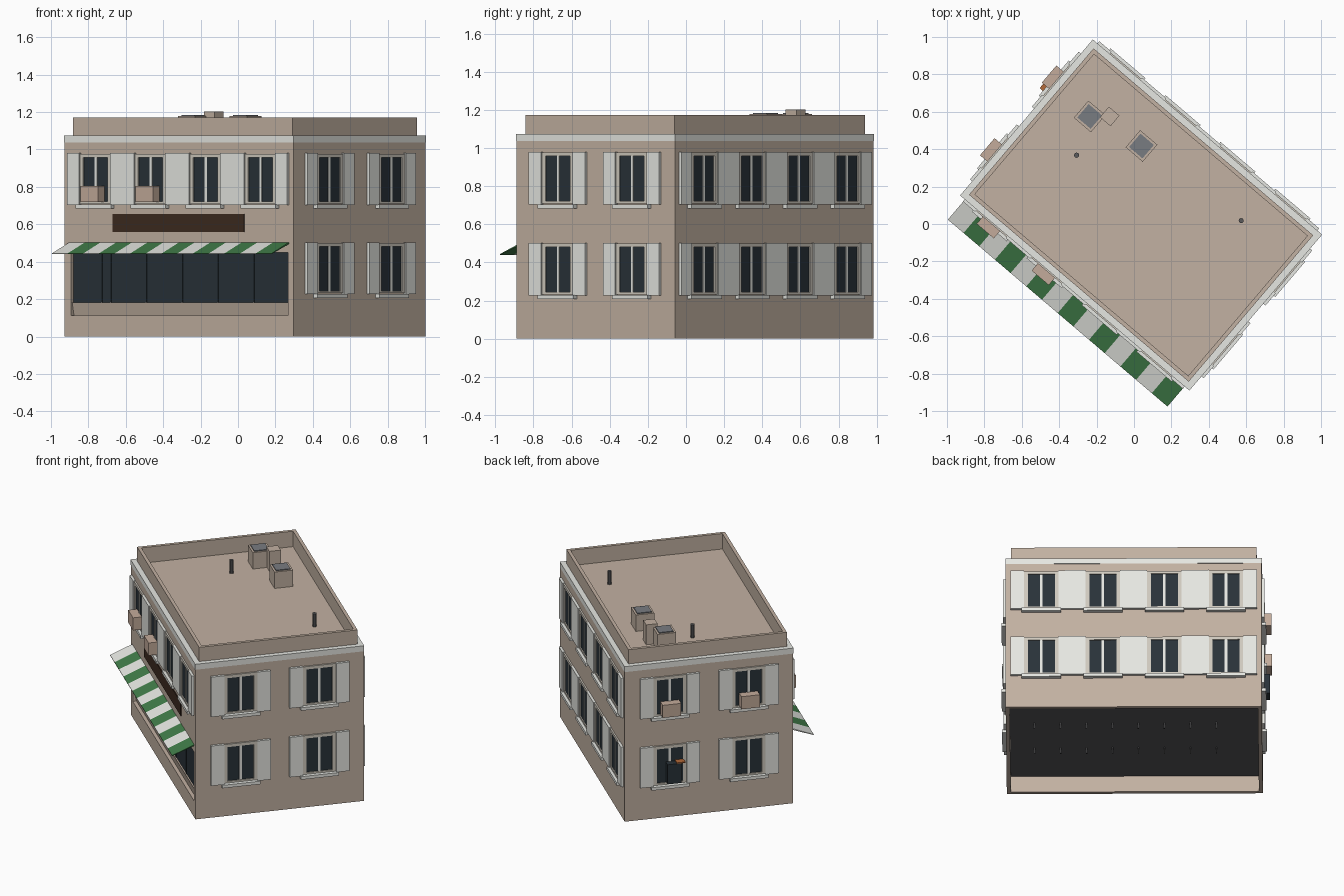
import bpy
import bmesh
from math import radians
from mathutils import Matrix, Vector

if "Cube" in bpy.data.objects:
    bpy.data.objects.remove(bpy.data.objects["Cube"])


def material(name, r, g, b):
    m = bpy.data.materials.new(name)
    m.use_nodes = True
    m.diffuse_color = (r, g, b, 1)
    m.node_tree.nodes["Principled BSDF"].inputs["Base Color"].default_value = (r, g, b, 1)
    return m


TAN = material("tan plaster", .54, .44, .36)
WHITE = material("pale grey paint", .80, .81, .77)
FRAME = material("beige frame", .63, .59, .52)
GLASS = material("dark glass", .022, .032, .040)
GREEN = material("awning green", .052, .20, .065)
BROWN = material("sign brown", .048, .024, .014)
DARK = material("charcoal", .10, .10, .105)
GREY = material("skylight grey", .19, .20, .22)
CLAY = material("clay", .55, .41, .325)
RUST = material("rust", .45, .14, .04)

L, W = .803, .5455          # half length and half depth of the building
SITE = Matrix.Translation((.038, .048, 0)) @ Matrix.Rotation(radians(-40.4), 4, 'Z')
FRONT, RIGHT, BACK, LEFT = range(4)


def wall_frame(side):
    """Frame of a wall: x along it, -y outward, y = 0 on its surface."""
    dist = W if side in (FRONT, BACK) else L
    return Matrix.Rotation(radians(90 * side), 4, 'Z') @ Matrix.Translation((0, -dist, 0))


def make(name, bm, mats):
    me = bpy.data.meshes.new(name)
    bm.to_mesh(me)
    bm.free()
    for m in mats:
        me.materials.append(m)
    ob = bpy.data.objects.new(name, me)
    bpy.context.collection.objects.link(ob)
    return ob


def boxes(name, mat, items, frame=Matrix()):
    """One object from boxes given as (x0, x1, y0, y1, z0, z1)."""
    bm = bmesh.new()
    for x0, x1, y0, y1, z0, z1 in items:
        mid = Vector((x0 + x1, y0 + y1, z0 + z1)) / 2
        size = Matrix.Diagonal((x1 - x0, y1 - y0, z1 - z0, 1))
        bmesh.ops.create_cube(bm, size=1, matrix=SITE @ frame @ Matrix.Translation(mid) @ size)
    return make(name, bm, [mat])


def strip(name, mats, section, x0, x1, count, frame):
    """Sweep a (y, z) section along x in equal lengths, cycling the materials."""
    bm = bmesh.new()
    rows = [[bm.verts.new(SITE @ frame @ Vector((x0 + (x1 - x0) * i / count, y, z)))
             for y, z in section] for i in range(count + 1)]
    for i in range(count):
        for j in range(len(section)):
            k = (j + 1) % len(section)
            face = bm.faces.new((rows[i][j], rows[i][k], rows[i + 1][k], rows[i + 1][j]))
            face.material_index = i % len(mats)
    bm.faces.new(rows[0])
    bm.faces.new(rows[count]).material_index = (count - 1) % len(mats)
    bmesh.ops.recalc_face_normals(bm, faces=bm.faces)
    return make(name, bm, mats)


def ring(inset, t, z0, z1):
    """Four boxes forming a rectangular band set in from the wall line."""
    a, b = L - inset, W - inset
    return [(-a, a, -b, -b + t, z0, z1), (-a, a, b - t, b, z0, z1),
            (-a, -a + t, -b + t, b - t, z0, z1), (a - t, a, -b + t, b - t, z0, z1)]


# Walls, with a shop opening in the front one
T = .025
O0, O1, OZ0, OZ1 = -.757, .767, .112, .45
shell = ring(0, T, 0, 1.045)[1:]
shell += [(-L, L, -W, -W + T, 0, OZ0), (-L, L, -W, -W + T, OZ1, 1.045),
          (-L, O0, -W, -W + T, OZ0, OZ1), (O1, L, -W, -W + T, OZ0, OZ1)]
boxes("walls", TAN, shell)
boxes("floor", DARK, [(-L + T, L - T, -W + T, W - T, .112, .122)])
boxes("floor_pins", DARK, [(x - .004, x + .004, v - .004, v + .004, .07, .112)
                           for v in (.15, -.16) for x in [-.515 + .163 * i for i in range(8)]])

# Roof
boxes("cornice", WHITE, ring(-.002, .048, 1.036, 1.074))
boxes("parapet", TAN, ring(.032, .022, 1.05, 1.172))
boxes("roof", TAN, [(-L + .05, L - .05, -W + .05, W - .05, 1.045, 1.065)])


def on_roof(x, y):
    p = SITE.inverted() @ Vector((x, y, 0))
    return p.x, p.y


def block(p, half, z0, z1):
    return (p[0] - half, p[0] + half, p[1] - half, p[1] + half, z0, z1)


vents = [on_roof(-.237, .575), on_roof(.04, .417)]
boxes("roof_vents", TAN, [block(p, .06, 1.06, 1.178) for p in vents])
boxes("vent_lids", GREY, [block(p, .047, 1.178, 1.184) for p in vents])
boxes("chimney", TAN, [block(on_roof(-.13, .575), .037, 1.06, 1.203)])
for i, p in enumerate((on_roof(-.307, .368), on_roof(.573, .018))):
    bm = bmesh.new()
    bmesh.ops.create_cone(bm, cap_ends=True, segments=8, radius1=.014, radius2=.014, depth=.095,
                          matrix=SITE @ Matrix.Translation((p[0], p[1], 1.108)))
    make(f"roof_pipe_{i + 1}", bm, [DARK])

# Windows: glass, frame, mullion, shutters and sill
HW, HH, SH = .108, .133, .0852      # half width, half height, shutter width


def window(name, side, x, z):
    f = wall_frame(side)
    b, t, e = z - HH, z + HH, .023
    boxes(name + "_glass", GLASS, [(x - HW, x + HW, -.003, .01, b, t)], f)
    boxes(name + "_frame", FRAME, [
        (x - HW, x - HW + e, -.01, .01, b, t), (x + HW - e, x + HW, -.01, .01, b, t),
        (x - HW, x + HW, -.01, .01, t - .018, t + .002), (x - HW, x + HW, -.01, .01, b, b + .012)], f)
    boxes(name + "_mullion", WHITE, [(x - .008, x + .008, -.007, .01, b + .012, t - .018)], f)
    boxes(name + "_shutters", WHITE, [
        (x + s * (HW + SH / 2) - SH / 2, x + s * (HW + SH / 2) + SH / 2, -.017, .005, z - .138, z + .138)
        for s in (-1, 1)], f)
    boxes(name + "_sill", WHITE, [(x - .123, x + .123, -.027, .005, z - .158, z - .137)], f)


UPPER, LOWER = .842, .365
long_bays = (-.579, -.193, .193, .579)
short_bays = (-.255, .255)
layout = [("front", FRONT, long_bays, (UPPER,)), ("right", RIGHT, short_bays, (UPPER, LOWER)),
          ("back", BACK, long_bays, (UPPER, LOWER)), ("left", LEFT, short_bays, (UPPER, LOWER))]
for label, side, bays, floors in layout:
    for z in floors:
        for i, x in enumerate(bays):
            storey = "upper" if z == UPPER else "lower"
            window(f"{label}_{storey}_window_{i + 1}", side, x, z)

# Cooling units below the upper windows
for label, side, xs in (("front", FRONT, long_bays[:2]), ("left", LEFT, short_bays)):
    boxes(label + "_cooling_units", CLAY,
          [(x - .06, x + .06, -.06, .02, .718, .805) for x in xs], wall_frame(side))

# Small cabinet at a lower left window
left = wall_frame(LEFT)
boxes("wall_cabinet", GLASS, [(-.28, -.19, -.05, 0, .25, .385)], left)
boxes("cabinet_lid", RUST, [(-.22, -.165, -.05, 0, .385, .392)], left)

# Shop front: leaning base panel, glazing, thin bars and sign
front = wall_frame(FRONT)
strip("shop_base", [TAN], [(.008, .183), (.024, OZ0), (T, OZ0), (T, .183)], O0, O1, 1, front)
boxes("shop_glass", GLASS, [(O0, O1, .018, T, .183, OZ1)], front)
bars = [O0 + .012 + (O1 - O0 - .016) * i / 6 for i in range(1, 6)] + [-.555]
boxes("shop_bars", GLASS, [(x - .003, x + .003, .014, T, .183, OZ1) for x in bars], front)
boxes("sign_board", BROWN, [(-.46, .46, -.006, 0, .56, .655)], front)

# Striped awning
strip("awning", [WHITE, GREEN], [(0, .503), (-.143, .444), (-.143, .440), (0, .494)],
      -.771, .771, 14, front)
